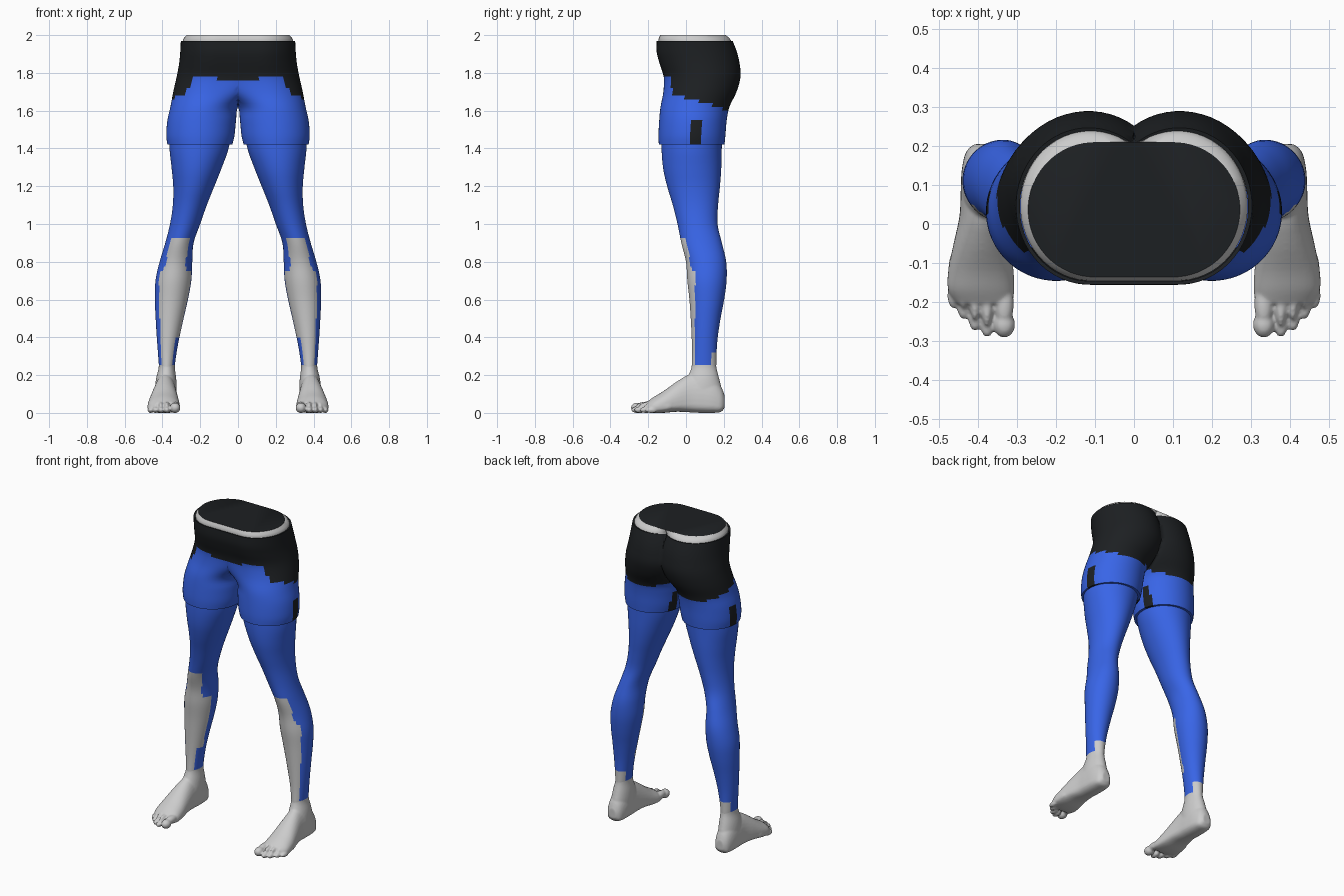
import bpy, bmesh, math
from mathutils import Matrix, Vector

if "Cube" in bpy.data.objects:
    bpy.data.objects.remove(bpy.data.objects["Cube"])

SEG = 56


def material(name, color):
    m = bpy.data.materials.new(name)
    m.diffuse_color = (*color, 1)
    m.use_nodes = True
    m.node_tree.nodes["Principled BSDF"].inputs["Base Color"].default_value = m.diffuse_color
    return m


BLUE = material("blue_fabric", (0.04, 0.13, 0.8))
BLACK = material("black_fabric", (0.012, 0.014, 0.016))
GREY = material("bare_grey", (0.8, 0.8, 0.8))


def smooth_rows(rows, steps=4):
    """Catmull-Rom interpolation between cross-section rows."""
    rows = [tuple(r) + (0,) * (7 - len(r)) for r in rows]
    out = []
    for i in range(len(rows) - 1):
        quad = rows[max(i - 1, 0)], rows[i], rows[i + 1], rows[min(i + 2, len(rows) - 1)]
        for s in range(steps):
            t = s / steps
            out.append(tuple(
                0.5 * (2 * b + (c - a) * t + (2 * a - 5 * b + 4 * c - d) * t * t
                       + (3 * b - a - 3 * c + d) * t ** 3)
                for a, b, c, d in zip(*quad)))
    return out + [rows[-1]]


def section(z, xi, xo, yf, yb, flat_front=0, flat_back=0):
    """Horizontal half-body section, cut off at the centre plane x = 0."""
    cx, rx, cy, ry = (xi + xo) / 2, (xo - xi) / 2, (yf + yb) / 2, (yb - yf) / 2
    pts = []
    for k in range(SEG):
        a = 2 * math.pi * (k + 0.5) / SEG
        c, s = math.cos(a), math.sin(a)
        y = cy + ry * s
        if c < 0 and s < 0:
            y += (yf - y) * flat_front
        elif c < 0:
            y += (yb - y) * flat_back
        pts.append((max(cx + rx * c, 0), y, z))
    return pts


def loft(bm, rings, cap_start=False, cap_end=False):
    loops = [[bm.verts.new(p) for p in r] for r in rings]
    n = len(loops[0])
    for a, b in zip(loops, loops[1:]):
        for k in range(n):
            bm.faces.new((a[k], a[(k + 1) % n], b[(k + 1) % n], b[k]))
    if cap_start:
        bm.faces.new(loops[0])
    if cap_end:
        bm.faces.new(loops[-1])


def finish(name, bm, mats=(), pick=None, remesh=0):
    """Clean up, colour by face position, mirror and shade."""
    seam = [f for f in bm.faces if all(v.co.x < 1e-6 for v in f.verts)]
    bmesh.ops.delete(bm, geom=seam, context='FACES')
    bmesh.ops.remove_doubles(bm, verts=bm.verts, dist=1e-5)
    bmesh.ops.recalc_face_normals(bm, faces=bm.faces)
    if pick:
        for f in bm.faces:
            f.material_index = pick(f.calc_center_median())
    me = bpy.data.meshes.new(name)
    bm.to_mesh(me)
    bm.free()
    for m in mats:
        me.materials.append(m)
    ob = bpy.data.objects.new(name, me)
    bpy.context.collection.objects.link(ob)
    bpy.ops.object.select_all(action='DESELECT')
    ob.select_set(True)
    bpy.context.view_layer.objects.active = ob
    bpy.ops.object.shade_smooth_by_angle(angle=math.radians(40))
    if remesh:
        r = ob.modifiers.new("blend", 'REMESH')
        r.mode, r.voxel_size, r.use_smooth_shade = 'VOXEL', remesh, True
        s = ob.modifiers.new("soften", 'SMOOTH')
        s.factor, s.iterations = 0.5, 4
    mir = ob.modifiers.new("mirror", 'MIRROR')
    mir.merge_threshold = 0.0005
    return ob


# Shorts: hips that split into two loose legs with a turned hem
shorts_rows = smooth_rows([
    (1.97, -.07, .303, -.155, .247, 1), (1.91, -.08, .306, -.155, .270, 1),
    (1.85, -.085, .312, -.14, .284, 1), (1.78, -.085, .325, -.118, .289, 1),
    (1.70, -.055, .343, -.12, .268, .7), (1.62, 0, .358, -.135, .230),
    (1.55, .01, .374, -.142, .216), (1.47, .018, .380, -.146, .209),
    (1.42, .03, .374, -.144, .204)])
rings = [section(1.968, -.06, .293, -.146, .237, 1)]
rings += [section(*r) for r in shorts_rows]
rings += [section(1.42, .05, .355, -.125, .185)]


def shorts_color(p):
    if p.z < 1.555 and ((p.x > .3 and .02 < p.y < .085) or (p.x < .08 and .06 < p.y < .11)):
        return 1
    edge = 1.69 - .29 * (p.y + .075)
    if p.y < -.075:
        edge = 1.755 if p.x < .1 else 1.78
    return int(p.z > edge)


bm = bmesh.new()
loft(bm, rings)
finish("shorts", bm, (BLUE, BLACK), shorts_color)

# Waist: body emerging from the shorts, closed by a black cut face
bm = bmesh.new()
loft(bm, [section(1.90, -.07, .29, -.14, .255, 1), section(1.972, -.07, .292, -.146, .238, 1),
          section(1.985, -.07, .286, -.144, .23, 1, .3), section(2.0, -.07, .272, -.136, .21, 1, 1)],
     cap_end=True)
finish("waist", bm, (GREY, BLACK), lambda p: int(p.z > 1.9995))

# Legs: blue leggings with an open grey shin
leg_rows = smooth_rows([
    (1.58, .03, .35, -.125, .195), (1.42, .045, .363, -.13, .19), (1.3, .085, .352, -.122, .187),
    (1.2, .125, .343, -.10, .18), (1.1, .165, .345, -.07, .17), (1.0, .2, .36, -.045, .167),
    (.9, .235, .385, -.025, .19), (.8, .242, .415, 0, .213), (.7, .247, .437, .007, .215),
    (.6, .265, .44, .018, .202), (.5, .288, .436, .025, .183), (.4, .31, .43, .03, .168),
    (.32, .325, .424, .032, .162), (.24, .336, .418, .03, .16)])


def leg_color(p):
    if p.z < .255 or (p.z < .315 and p.y > .135):
        return 1
    if p.z > .93:
        return 0
    limit = .048
    if p.z > .76:
        limit = .03 - (p.z - .76) * .19
    elif p.z > .4 and p.x < .335:
        limit = .085
    return int(p.y < limit)


bm = bmesh.new()
loft(bm, [section(*r) for r in leg_rows], True, True)
finish("legs", bm, (BLUE, GREY), leg_color)

# Feet: ankle, arch and toes fused into one soft surface
bm = bmesh.new()
loft(bm, [section(*r) for r in smooth_rows([
    (.29, .332, .42, .033, .159), (.24, .334, .42, .029, .161), (.18, .327, .434, .005, .176),
    (.12, .325, .44, -.02, .19), (.05, .33, .435, -.02, .19)])], True, True)


def foot_section(y, cx, hw, lo, hi):
    pts = []
    for k in range(32):
        a = 2 * math.pi * k / 32
        s = math.sin(a)
        s = -abs(s) ** .5 if s < 0 else s
        mid = lo + (hi - lo) * .35
        pts.append((cx + hw * math.cos(a), y, mid + s * (hi - mid if s > 0 else mid - lo)))
    return pts


foot_rows = [(.205, .385, .025, .03, .09), (.185, .385, .046, .005, .14), (.14, .385, .057, 0, .19),
             (.08, .385, .06, 0, .21), (.02, .386, .062, .003, .205), (-.05, .39, .073, .006, .165),
             (-.12, .393, .084, 0, .115), (-.17, .392, .085, 0, .085), (-.205, .385, .072, .006, .06)]
loft(bm, [foot_section(*r[:5]) for r in smooth_rows(foot_rows)], True, True)


def ball(center, radii):
    mat = Matrix.Translation(Vector(center)) @ Matrix.Diagonal((*radii, 1))
    bmesh.ops.create_uvsphere(bm, u_segments=20, v_segments=12, radius=1, matrix=mat)


for x, tip, r in [(.333, -.29, .028), (.377, -.289, .0175), (.408, -.273, .017),
                  (.437, -.243, .017), (.463, -.215, .016)]:
    ball((x, tip + .032, r * .95), (r, .034, r))
    ball((x, tip + .085, .036), (r * .88, .06, .024))
finish("feet", bm, (GREY,), remesh=.0055)
